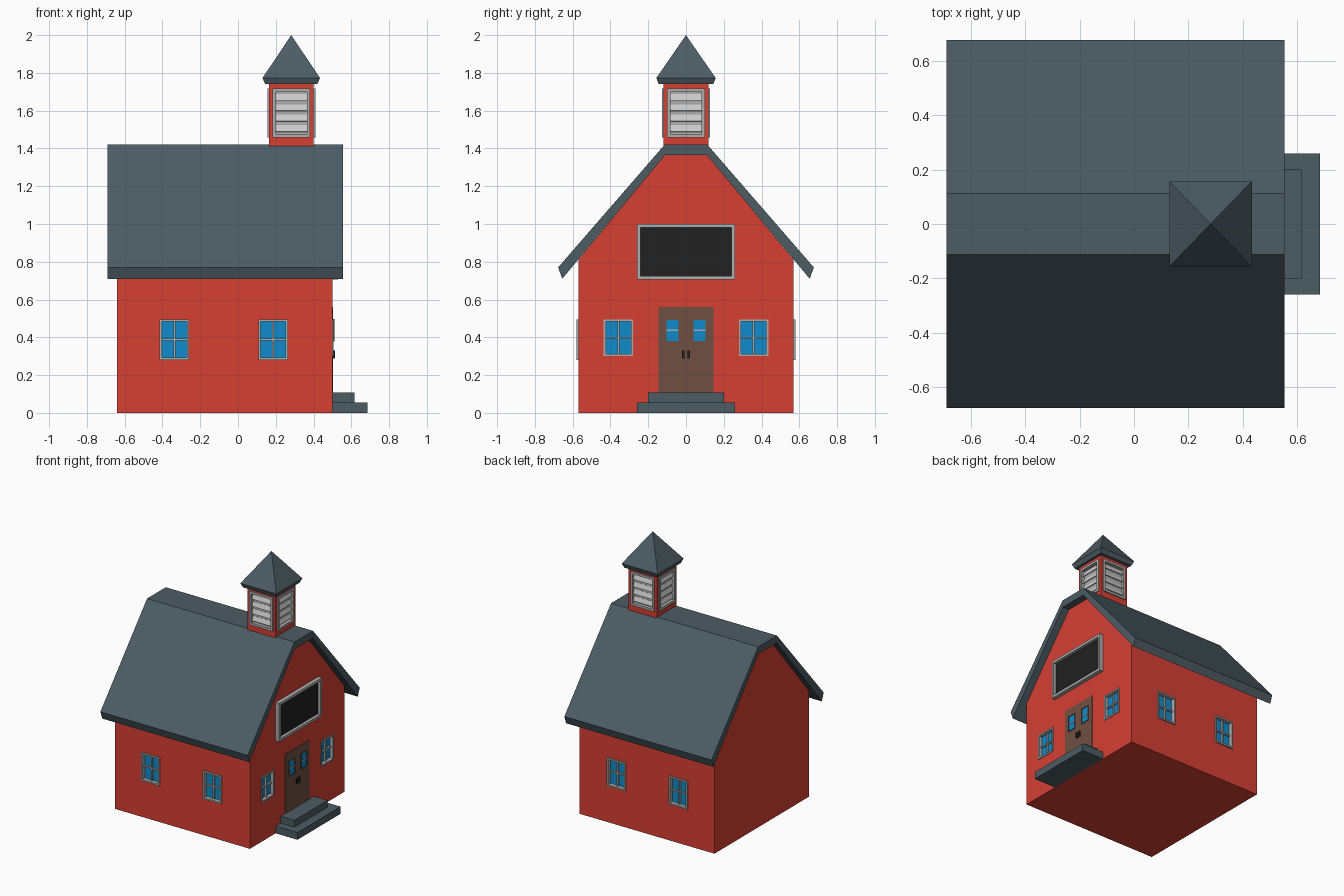
import bpy, bmesh
from math import radians
from mathutils import Matrix, Vector

if "Cube" in bpy.data.objects:
    bpy.data.objects.remove(bpy.data.objects["Cube"])


def material(name, rgb):
    m = bpy.data.materials.new(name)
    m.diffuse_color = (*rgb, 1)
    m.use_nodes = True
    m.node_tree.nodes["Principled BSDF"].inputs["Base Color"].default_value = m.diffuse_color
    return m


RED = material("red_paint", (0.67, 0.05, 0.033))
SLATE = material("slate", (0.073, 0.107, 0.127))
TRIM = material("trim", (0.42, 0.42, 0.42))
SLAT = material("slat", (0.52, 0.52, 0.52))
GLASS = material("glass", (0.005, 0.26, 0.6))
WOOD = material("wood", (0.16, 0.08, 0.053))
BLACK = material("black", (0.015, 0.015, 0.015))


def add(name, bm, mat, matrix=None):
    bmesh.ops.recalc_face_normals(bm, faces=bm.faces[:])
    me = bpy.data.meshes.new(name)
    bm.to_mesh(me)
    bm.free()
    if mat:
        me.materials.append(mat)
    ob = bpy.data.objects.new(name, me)
    if matrix:
        ob.matrix_world = matrix
    bpy.context.collection.objects.link(ob)
    return ob


def box(name, lo, hi, mat, matrix=None, tilt=0):
    lo, hi = Vector(lo), Vector(hi)
    bm = bmesh.new()
    m = (Matrix.Translation((lo + hi) / 2) @ Matrix.Rotation(tilt, 4, 'X')
         @ Matrix.Diagonal((*(hi - lo), 1)))
    bmesh.ops.create_cube(bm, size=1, matrix=m)
    return add(name, bm, mat, matrix)


def prism(name, profile, x0, x1, mat):
    """Extrude a (y, z) profile along x."""
    bm = bmesh.new()
    face = bm.faces.new([bm.verts.new((x0, y, z)) for y, z in profile])
    ext = bmesh.ops.extrude_face_region(bm, geom=[face], use_keep_orig=True)
    bmesh.ops.translate(bm, vec=(x1 - x0, 0, 0),
                        verts=[v for v in ext['geom'] if isinstance(v, bmesh.types.BMVert)])
    return add(name, bm, mat)


def frame(name, w, h, border, w0, w1, mat, matrix):
    """Rectangular ring lying in local xy, from depth w0 to w1."""
    bm = bmesh.new()
    rings = []
    for a, b, z in ((w, h, w0), (w, h, w1), (w - 2 * border, h - 2 * border, w1),
                    (w - 2 * border, h - 2 * border, w0)):
        rings.append([bm.verts.new((sx * a / 2, sy * b / 2, z))
                      for sx, sy in ((-1, -1), (1, -1), (1, 1), (-1, 1))])
    for r in range(4):
        p, q = rings[r], rings[(r + 1) % 4]
        for i in range(4):
            j = (i + 1) % 4
            bm.faces.new((p[i], p[j], q[j], q[i]))
    return add(name, bm, mat, matrix)


def on_wall(turn, point):
    """Local x = right, y = up, z = outward; turn 0 faces -y, 90 faces +x."""
    return (Matrix.Translation(point) @ Matrix.Rotation(radians(turn), 4, 'Z')
            @ Matrix.Rotation(radians(90), 4, 'X'))


def recess(target, name, w, h, depth, matrix):
    cut = box(name + "_cutter", (-w / 2, -h / 2, -depth), (w / 2, h / 2, 0.05), None, matrix)
    cut.hide_render = True
    cut.display_type = 'WIRE'
    mod = target.modifiers.new(name, 'BOOLEAN')
    mod.operation = 'DIFFERENCE'
    mod.object = cut


def window(name, w, h, out, matrix):
    recess(body, name, w - 0.012, h - 0.012, 0.03, matrix)
    frame(name + "_frame", w, h, 0.012, -0.025, out, TRIM, matrix)
    box(name + "_glass", (-w / 2 + .008, -h / 2 + .008, -0.028),
        (w / 2 - .008, h / 2 - .008, -0.02), GLASS, matrix)
    box(name + "_mullion", (-0.005, -h / 2 + .01, -0.022), (0.005, h / 2 - .01, -0.006), TRIM, matrix)
    box(name + "_crossbar", (-w / 2 + .01, -0.005, -0.022), (w / 2 - .01, 0.005, -0.007), TRIM, matrix)


# Main body with gable ends
body = prism("body", [(-0.57, 0), (0.57, 0), (0.57, 0.81), (0.11, 1.367),
                      (-0.11, 1.367), (-0.57, 0.81)], -0.64, 0.5, RED)

# Roof: folded band with a flat ridge
half = [(0.655, 0.71), (0.677, 0.77), (0.113, 1.42)]
inner = [(-0.11, 1.365), (0.11, 1.365)]
prism("roof", half + [(-y, z) for y, z in reversed(half)] + inner, -0.69, 0.555, SLATE)

# Entrance steps
box("lower_step", (0.49, -0.26, 0), (0.685, 0.26, 0.055), SLATE)
box("upper_step", (0.49, -0.2, 0.055), (0.617, 0.2, 0.108), SLATE)

# Windows on both long walls and beside the door
for turn, s in ((0, -1), (180, 1)):
    for i, x in enumerate((-0.337, 0.186)):
        window(f"side_window_{turn}_{i}", 0.157, 0.215, 0.01, on_wall(turn, (x, s * 0.57, 0.388)))
for i, y in enumerate((-0.358, 0.358)):
    window(f"entrance_window_{i}", 0.157, 0.195, 0.006, on_wall(90, (0.5, y, 0.398)))

# Double door with small panes and handles
door = on_wall(90, (0.5, 0, 0))
box("door", (-0.146, 0.108, -0.02), (0.146, 0.56, 0.004), WOOD, door)
for s in (-1, 1):
    pane = door @ Matrix.Translation((s * 0.072, 0.437, 0))
    box("door_pane", (-0.032, -0.056, 0), (0.032, 0.056, 0.006), GLASS, pane)
    box("door_pane_bar", (-0.032, -0.004, 0), (0.032, 0.004, 0.009), TRIM, pane)
    frame("door_pane_frame", 0.07, 0.118, 0.003, 0, 0.01, WOOD, pane)
    box("door_handle", (s * 0.014 - 0.006, 0.287, 0), (s * 0.014 + 0.006, 0.33, 0.014), BLACK, door)

# Blank sign board above the door
sign = on_wall(90, (0.5, 0, 0.853))
frame("sign_frame", 0.52, 0.295, 0.02, -0.01, 0.03, TRIM, sign)
box("sign_board", (-0.245, -0.13, -0.01), (0.245, 0.13, 0.008), BLACK, sign)

# Bell tower with a louvred opening on each side
CX, R = 0.282, 0.119
tower = box("tower", (CX - R, -R, 1.405), (CX + R, R, 1.76), RED)
for turn in (0, 90, 180, 270):
    out = Matrix.Rotation(radians(turn), 3, 'Z') @ Vector((0, -R, 0))
    m = on_wall(turn, out + Vector((CX, 0, 1.588)))
    recess(tower, f"louvre_{turn}", 0.175, 0.235, 0.025, m)
    frame("louvre_frame", 0.2, 0.258, 0.018, -0.022, 0.008, TRIM, m)
    box("louvre_back", (-0.085, -0.115, -0.024), (0.085, 0.115, -0.018), TRIM, m)
    for k in range(4):
        v = -0.082 + k * 0.055
        box("louvre_slat", (-0.083, v - 0.018, -0.013), (0.083, v + 0.018, -0.008), SLAT, m,
            tilt=radians(-20))

# Pyramid cap with a tapered rim
bm = bmesh.new()
corners = ((-1, -1), (1, -1), (1, 1), (-1, 1))
low = [bm.verts.new((CX + x * 0.138, y * 0.144, 1.74)) for x, y in corners]
rim = [bm.verts.new((CX + x * 0.152, y * 0.157, 1.773)) for x, y in corners]
tip = bm.verts.new((CX, 0, 2.0))
bm.faces.new(low)
for i in range(4):
    j = (i + 1) % 4
    bm.faces.new((low[i], low[j], rim[j], rim[i]))
    bm.faces.new((rim[i], rim[j], tip))
add("tower_cap", bm, SLATE)
